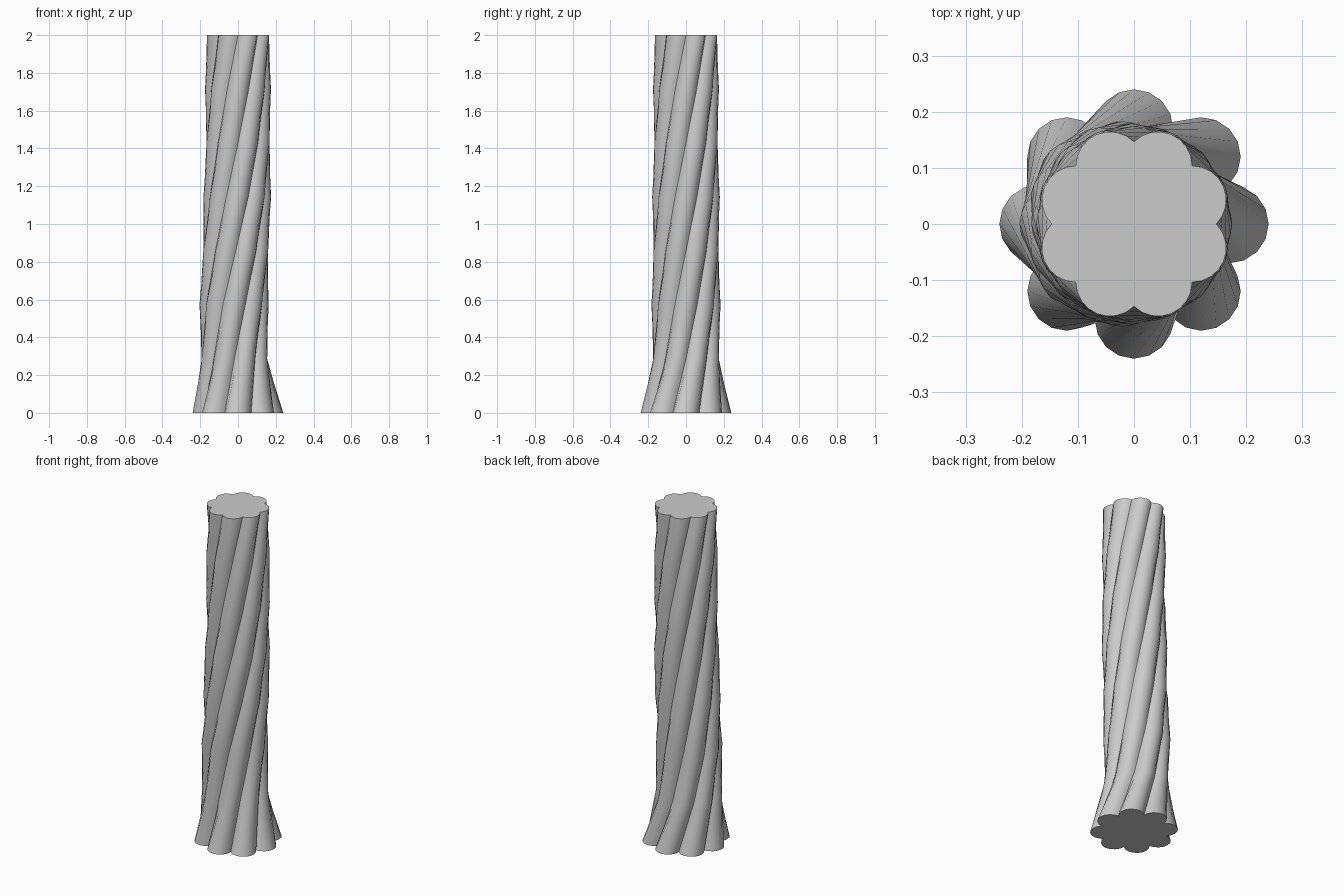
import bpy, bmesh
from math import sin, cos, pi, atan2, sqrt, radians

if "Cube" in bpy.data.objects:
    bpy.data.objects.remove(bpy.data.objects["Cube"])

LOBES, SEGS = 8, 8
HALF = pi / LOBES
# per ring: lobe centre distance, lobe radius, sideways drift
RINGS = [(.170, .070, 0), (.119, .064, -.019), (.119, .064, -.021), (.118, .063, -.012),
         (.116, .063, -.004), (.114, .062, 0), (.113, .0615, 0), (.112, .061, 0)]


def lobed_ring(d, r, twist):
    """Outline of a ring of overlapping circles."""
    n = d * cos(HALF) + sqrt(r * r - (d * sin(HALF)) ** 2)
    a = atan2(n * sin(HALF), n * cos(HALF) - d)
    pts = []
    for k in range(LOBES):
        t = twist + k * 2 * HALF
        for i in range(SEGS):
            b = -a + 2 * a * i / SEGS
            x, y = d + r * cos(b), r * sin(b)
            pts.append((x * cos(t) - y * sin(t), x * sin(t) + y * cos(t)))
    return pts


# twisted trunk: stacked rings, each turned by half a lobe
bm = bmesh.new()
rings = []
for j, (d, r, dx) in enumerate(RINGS):
    z = 2 * j / (len(RINGS) - 1)
    rings.append([bm.verts.new((x + dx, y, z)) for x, y in lobed_ring(d, r, j * radians(22.5))])
N = LOBES * SEGS
for lo, hi in zip(rings, rings[1:]):
    for i in range(N):
        k = (i + 1) % N
        bm.faces.new((lo[i], lo[k], hi[k], hi[i]))

# end caps
bm.faces.new(rings[-1])
bm.faces.new(rings[0][::-1])

mesh = bpy.data.meshes.new("twisted_trunk")
bm.to_mesh(mesh)
bm.free()
trunk = bpy.data.objects.new("twisted_trunk", mesh)
bpy.context.collection.objects.link(trunk)
bpy.context.view_layer.objects.active = trunk
trunk.select_set(True)
bpy.ops.object.shade_smooth_by_angle(angle=radians(40))
